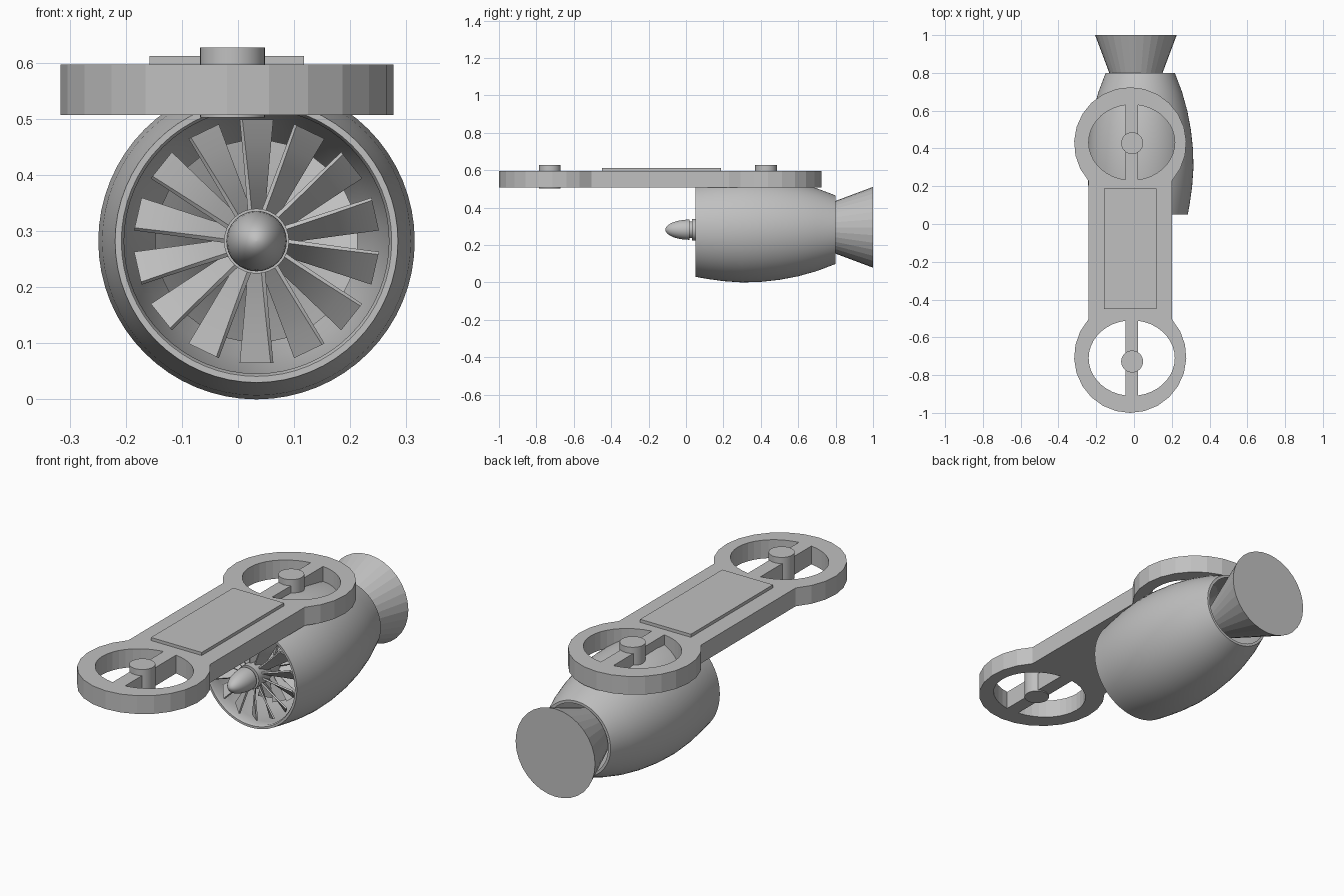
import bpy, bmesh
from math import sin, cos, pi, tau, radians, sqrt, atan2
from mathutils import Vector

if "Cube" in bpy.data.objects:
    bpy.data.objects.remove(bpy.data.objects["Cube"])

grey = bpy.data.materials.new("plain grey")
grey.use_nodes = True
grey.diffuse_color = (0.53, 0.53, 0.53, 1)
grey.node_tree.nodes["Principled BSDF"].inputs["Base Color"].default_value = grey.diffuse_color

AX, AZ = 0.033, 0.282          # engine axis
DX = -0.02                     # deck centre line
DECK_LOW, DECK_TOP = 0.507, 0.597
FRONT, REAR = -0.703, 0.427    # ring centres


def finish(name, bm, smooth=False):
    bmesh.ops.recalc_face_normals(bm, faces=bm.faces)
    mesh = bpy.data.meshes.new(name)
    bm.to_mesh(mesh)
    bm.free()
    mesh.materials.append(grey)
    ob = bpy.data.objects.new(name, mesh)
    bpy.context.collection.objects.link(ob)
    if smooth:
        bpy.ops.object.select_all(action="DESELECT")
        ob.select_set(True)
        bpy.context.view_layer.objects.active = ob
        bpy.ops.object.shade_smooth_by_angle(angle=radians(35))
    return ob


def lathe(name, profile, cx=AX, cz=AZ, sides=48, closed=False, smooth=True):
    """Spin (y, radius) points around an axis along y."""
    bm = bmesh.new()
    rings = [[bm.verts.new((cx + r * cos(tau * i / sides), y, cz + r * sin(tau * i / sides)))
              for i in range(sides)] for y, r in profile]
    pairs = list(zip(rings, rings[1:]))
    if closed:
        pairs.append((rings[-1], rings[0]))
    else:
        bm.faces.new(rings[0])
        bm.faces.new(rings[-1])
    for a, b in pairs:
        for i in range(sides):
            j = (i + 1) % sides
            bm.faces.new((a[i], a[j], b[j], b[i]))
    return finish(name, bm, smooth)


def box(name, x0, x1, y0, y1, z0, z1):
    bm = bmesh.new()
    bmesh.ops.create_cube(bm, size=1)
    for v in bm.verts:
        v.co = Vector(((x0 + x1) / 2 + v.co.x * (x1 - x0),
                       (y0 + y1) / 2 + v.co.y * (y1 - y0),
                       (z0 + z1) / 2 + v.co.z * (z1 - z0)))
    return finish(name, bm)


def fan(name, count, y, root, tip, chords, pitches, thick, start=0.0):
    """Ring of tapered, twisted blades."""
    bm = bmesh.new()
    steps = 5
    for n in range(count):
        a = start + tau * n / count
        out = Vector((cos(a), 0, sin(a)))
        side = Vector((sin(a), 0, -cos(a)))
        back = Vector((0, 1, 0))
        sections = []
        for s in range(steps):
            t = s / (steps - 1)
            p = radians(pitches[0] + (pitches[1] - pitches[0]) * t)
            half = (chords[0] + (chords[1] - chords[0]) * t) / 2
            along = side * cos(p) + back * sin(p)
            normal = side * sin(p) - back * cos(p)
            mid = Vector((AX, y, AZ)) + out * (root + (tip - root) * t)
            sections.append([bm.verts.new(mid + along * half * u + normal * thick / 2 * w)
                             for u, w in ((-1, -1), (1, -1), (1, 1), (-1, 1))])
        for lo, hi in zip(sections, sections[1:]):
            for i in range(4):
                j = (i + 1) % 4
                bm.faces.new((lo[i], lo[j], hi[j], hi[i]))
        bm.faces.new(sections[0])
        bm.faces.new(sections[-1])
    return finish(name, bm, True)


# Deck: two round ends joined by a straight body, with D-shaped holes
def arc(cx, cy, rx, ry, a0, a1, n):
    return [(cx + rx * cos(a0 + (a1 - a0) * i / n), cy + ry * sin(a0 + (a1 - a0) * i / n))
            for i in range(n + 1)]


R, HALF = 0.297, 0.222
neck = atan2(sqrt(R * R - HALF * HALF), HALF)
loops = [arc(DX, REAR, R, R, -neck, pi + neck, 18) + arc(DX, FRONT, R, R, pi - neck, tau + neck, 18)]
HX, HY = 0.228, 0.2
slot = 0.034
cut = pi / 2 - slot / HX
for cy in (FRONT - 0.007, REAR + 0.005):
    loops.append(arc(DX + 0.008, cy, HX, HY, -cut, cut, 18))
    loops.append(arc(DX + 0.008, cy, HX, HY, pi - cut, pi + cut, 18))
bm = bmesh.new()
edges = []
for loop in loops:
    vs = [bm.verts.new((x, y, DECK_LOW)) for x, y in loop]
    edges += [bm.edges.new((vs[i], vs[(i + 1) % len(vs)])) for i in range(len(vs))]
bmesh.ops.triangle_fill(bm, edges=edges, use_beauty=True, normal=(0, 0, 1))
top = bmesh.ops.extrude_face_region(bm, geom=list(bm.faces), use_keep_orig=True)
bmesh.ops.translate(bm, vec=(0, 0, DECK_TOP - DECK_LOW),
                    verts=[g for g in top["geom"] if isinstance(g, bmesh.types.BMVert)])
finish("deck", bm)

# Raised panel and the hub post in each ring
box("deck_panel", -0.158, 0.118, -0.45, 0.188, DECK_TOP - 0.01, 0.612)
for name, y in (("front_post", -0.728), ("rear_post", 0.428)):
    bm = bmesh.new()
    bmesh.ops.create_cone(bm, cap_ends=True, segments=32, radius1=0.058, radius2=0.058, depth=0.125)
    bmesh.ops.translate(bm, vec=(-0.01, y, 0.627 - 0.0625), verts=bm.verts)
    finish(name, bm, True)

# Engine cowling: thin-walled barrel, open at both ends
lathe("engine_cowling", [
    (0.05, 0.252), (0.12, 0.264), (0.2, 0.275), (0.3, 0.282), (0.4, 0.279), (0.5, 0.268),
    (0.6, 0.249), (0.7, 0.221), (0.8, 0.183), (0.8, 0.17), (0.7, 0.207), (0.55, 0.24),
    (0.3, 0.255), (0.12, 0.243), (0.06, 0.236), (0.05, 0.241)], sides=64, closed=True)

# Rotor: spinner, hub collar, shaft and two blade stages
lathe("spinner", [(-0.11 + 0.13 * (1 - cos(k * pi / 20)), max(0.001, 0.054 * sin(k * pi / 20)))
                  for k in range(11)], sides=32)
lathe("spinner_neck", [(0.015, 0.045), (0.035, 0.045)], sides=32)
lathe("hub_collar", [(0.032, 0.058), (0.13, 0.058)], sides=32)
lathe("rotor_shaft", [(0.12, 0.05), (0.5, 0.05)], sides=32)
fan("fan_blades", 14, 0.085, 0.05, 0.217, (0.05, 0.07), (62, 38), 0.008, radians(90))
fan("inner_blades", 14, 0.22, 0.045, 0.18, (0.05, 0.065), (-50, -35), 0.008, radians(103))

# Exhaust cone flaring to a closed rear disc
lathe("exhaust_cone", [(0.45, 0.01), (1.0, 0.216)], cx=0.01, cz=0.295, sides=32, smooth=False)
